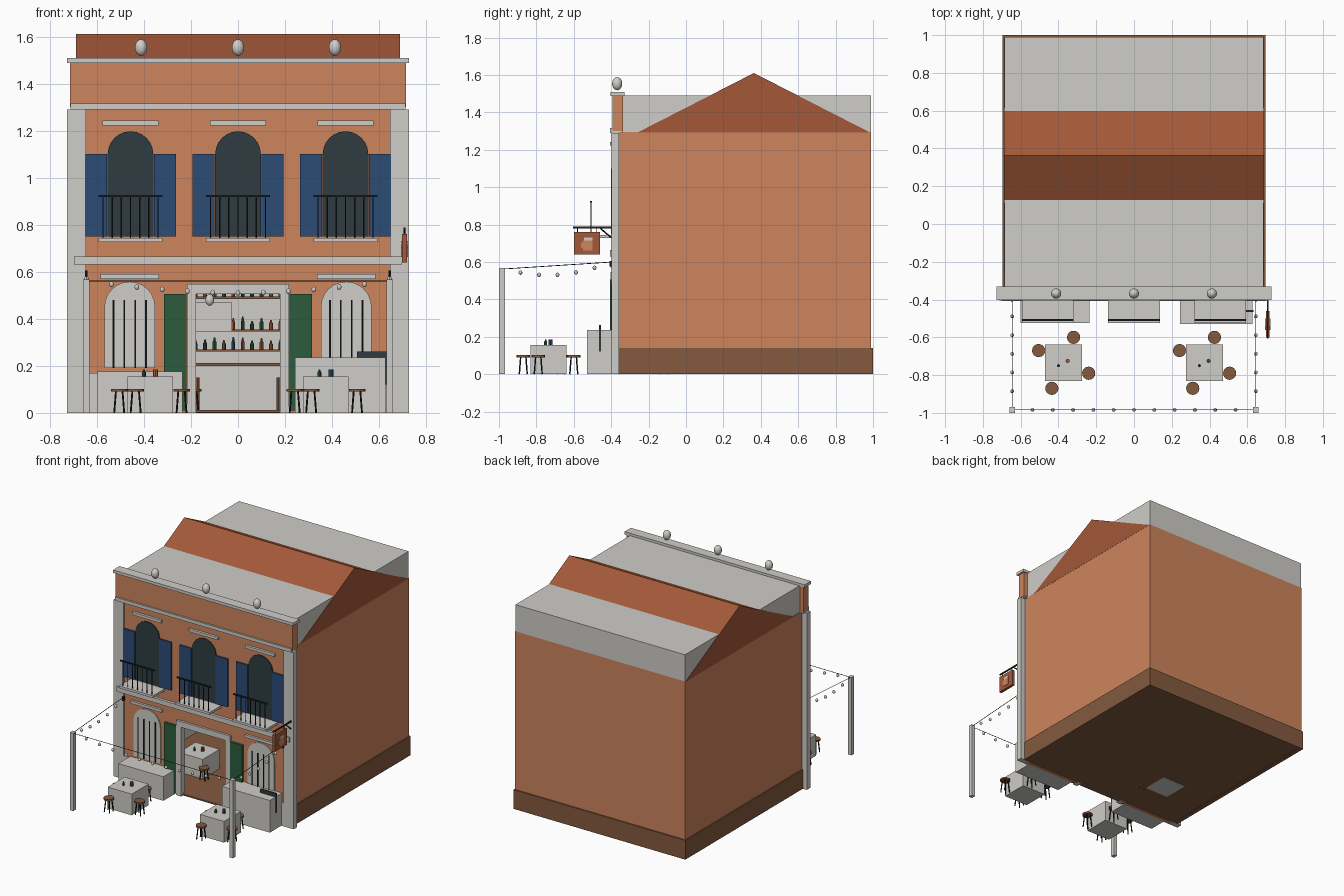
import bpy, bmesh, math, random
from mathutils import Vector

random.seed(4)
if "Cube" in bpy.data.objects:
    bpy.data.objects.remove(bpy.data.objects["Cube"])


def material(name, r, g, b):
    lin = [((c / 255 + 0.055) / 1.055) ** 2.4 for c in (r, g, b)] + [1]
    m = bpy.data.materials.new(name)
    m.use_nodes = True
    m.diffuse_color = lin
    m.node_tree.nodes["Principled BSDF"].inputs["Base Color"].default_value = lin
    return m


ORANGE = material("orange plaster", 205, 133, 92)
STONE = material("pale stone", 207, 205, 200)
TILE = material("terracotta", 163, 88, 56)
BROWN = material("brown wood", 132, 90, 62)
BLUE = material("blue paint", 44, 76, 118)
GREEN = material("green paint", 44, 92, 60)
GLASS = material("dark glass", 46, 59, 65)
IRON = material("black iron", 30, 33, 35)


def finish(name, bm, mat, smooth=False):
    bmesh.ops.recalc_face_normals(bm, faces=bm.faces)
    me = bpy.data.meshes.new(name)
    bm.to_mesh(me)
    bm.free()
    for p in me.polygons:
        p.use_smooth = smooth
    me.materials.append(mat)
    ob = bpy.data.objects.new(name, me)
    bpy.context.collection.objects.link(ob)
    return ob


def box(name, mat, x, y, z):
    """Box from three (low, high) ranges."""
    bm = bmesh.new()
    bmesh.ops.create_cube(bm, size=1)
    for v in bm.verts:
        for i, (lo, hi) in enumerate((x, y, z)):
            v.co[i] = hi if v.co[i] > 0 else lo
    return finish(name, bm, mat)


def prism(name, mat, points, push):
    """Extrude a flat outline along a vector."""
    bm = bmesh.new()
    face = bm.faces.new([bm.verts.new(p) for p in points])
    new = bmesh.ops.extrude_face_region(bm, geom=[face])["geom"]
    bmesh.ops.translate(bm, vec=push, verts=[v for v in new if isinstance(v, bmesh.types.BMVert)])
    return finish(name, bm, mat)


def rod(name, mat, a, b, r, top=None, sides=8):
    a, b = Vector(a), Vector(b)
    bm = bmesh.new()
    bmesh.ops.create_cone(bm, cap_ends=True, segments=sides, radius1=r,
                          radius2=r if top is None else top, depth=(b - a).length)
    ob = finish(name, bm, mat)
    ob.rotation_mode = 'QUATERNION'
    ob.rotation_quaternion = (b - a).to_track_quat('Z', 'Y')
    ob.location = (a + b) / 2
    return ob


def ball(name, mat, pos, r, tall=1.0):
    bm = bmesh.new()
    bmesh.ops.create_uvsphere(bm, u_segments=14, v_segments=10, radius=r)
    ob = finish(name, bm, mat, True)
    ob.location = pos
    ob.scale.z = tall
    return ob


def arch(name, mat, cx, half, z0, spring, y0, y1):
    pts = [(cx - half, y0, z0), (cx + half, y0, z0)]
    for i in range(13):
        t = math.pi * i / 12
        pts.append((cx + half * math.cos(t), y0, spring + half * math.sin(t)))
    return prism(name, mat, pts, (0, y1 - y0, 0))


def bottle(x, y, z, h, mat):
    rod("bottle_body", mat, (x, y, z), (x, y, z + h * .65), .008)
    rod("bottle_neck", mat, (x, y, z + h * .65), (x, y, z + h), .006, .003)


def stool(x, y):
    rod("stool_seat", BROWN, (x, y, .09), (x, y, .102), .035, sides=16)
    for i in range(4):
        t = math.pi * (i / 2 + .25)
        c, s = math.cos(t), math.sin(t)
        rod("stool_leg", IRON, (x + c * .03, y + s * .03, 0), (x + c * .02, y + s * .02, .09), .004, sides=6)


def table(x, y, accent):
    box("table", STONE, (x - .097, x + .097), (y - .097, y + .097), (0, .155))
    bottle(x - .027, y - .015, .155, .03, GREEN)
    rod("table_cup", accent, (x + .022, y + .01, .155), (x + .022, y + .01, .185), .011)


# Hollow building body and roof
box("floor", BROWN, (-.68, .68), (-.385, .98), (.002, .012))
for s in (-1, 1):
    box("side_wall", ORANGE, sorted((s * .66, s * .687)), (-.36, .99), (.01, 1.295))
    box("side_lining", STONE, sorted((s * .655, s * .66)), (-.36, .96), (.01, .62))
    box("side_plinth", BROWN, sorted((s * .66, s * .695)), (-.362, 1), (0, .14))
    box("front_wall", ORANGE, sorted((s * .18, s * .66)), (-.387, -.36), (0, .51))
    box("corner_pilaster", STONE, sorted((s * .647, s * .727)), (-.397, -.357), (0, 1.29))
    box("pilaster_base", STONE, sorted((s * .595, s * .65)), (-.397, -.38), (0, .17))
box("back_wall", ORANGE, (-.687, .687), (.965, .99), (.01, 1.295))
box("back_lining", STONE, (-.66, .66), (.96, .965), (.01, .62))
box("back_plinth", BROWN, (-.695, .695), (.965, 1), (0, .14))
box("front_wall_upper", ORANGE, (-.66, .66), (-.387, -.36), (.51, 1.3))
box("ceiling", STONE, (-.66, .66), (-.36, .965), (.6, .62))
box("attic", STONE, (-.685, .685), (-.36, .99), (1.292, 1.49))
prism("gable_roof", TILE, [(-.688, -.26, 1.292), (-.688, .985, 1.292), (-.688, .363, 1.61)], (1.376, 0, 0))

# Facade mouldings and parapet
box("parapet", ORANGE, (-.715, .715), (-.393, -.337), (1.3, 1.49))
box("parapet_cap", STONE, (-.727, .727), (-.403, -.33), (1.487, 1.508))
box("cornice", STONE, (-.712, .712), (-.405, -.34), (1.29, 1.315))
box("string_course", STONE, (-.698, .698), (-.407, -.36), (.63, .665))
for x in (-.412, 0, .412):
    ball("parapet_finial", STONE, (x, -.368, 1.553), .027, 1.3)

# Upper windows with shutters and balconies
for cx in (-.457, 0, .457):
    arch("upper_window", GLASS, cx, .097, .75, 1.1, -.394, -.38)
    box("window_hood", STONE, (cx - .118, cx + .118), (-.405, -.38), (1.222, 1.242))
    box("balcony_slab", STONE, (cx - .137, cx + .137), (-.525, -.38), (.727, .744))
    box("balcony_rail", IRON, (cx - .137, cx + .137), (-.513, -.503), (.918, .927))
    for i in range(7):
        x = cx - .117 + i * .039
        rod("balcony_bar", IRON, (x, -.508, .744), (x, -.508, .92), .003, sides=6)
    for s in (-1, 1):
        box("shutter", BLUE, sorted((cx + s * .099, cx + s * .194)), (-.4, -.385), (.75, 1.1))

# Ground floor windows, door surround and door leaves
for s in (-1, 1):
    cx = s * .46
    arch("lower_window", STONE, cx, .108, .19, .45, -.394, -.38)
    box("lower_hood", STONE, (cx - .125, cx + .125), (-.403, -.38), (.57, .59))
    for i in range(4):
        x = cx - .069 + i * .046
        rod("window_bar", IRON, (x, -.397, .19), (x, -.397, .48), .004, sides=6)
    box("door_jamb", STONE, sorted((s * .178, s * .217)), (-.403, -.355), (0, .547))
    box("door_leaf", GREEN, sorted((s * .219, s * .315)), (-.405, -.385), (.01, .505))
box("door_head", STONE, (-.178, .178), (-.403, -.355), (.505, .547))

# Interior bar with shelves and bottles
box("bar_counter", STONE, (-.4, .4), (.5, .62), (.012, .2))
box("counter_top", BROWN, (-.41, .41), (.49, .63), (.2, .212))
box("menu_board", STONE, (-.19, -.025), (.76, .77), (.345, .47))
for z in (.27, .355, .495):
    box("bar_shelf", BROWN, (-.4, .4), (.88, .96), (z - .01, z))
    for i in range(20):
        kind = random.choice((BLUE, GREEN, BROWN, TILE, GLASS))
        bottle(-.38 + i * .04, .92, z, random.uniform(.035, .055), kind)
for x in (-.172, .172):
    rod("counter_post", BROWN, (x, .47, .012), (x, .47, .15), .008)
table(-.3, -.02, TILE)
stool(-.19, -.12)
rod("pendant_cord", IRON, (-.12, -.1, .49), (-.12, -.1, .6), .002)
ball("pendant_lamp", STONE, (-.12, -.1, .48), .019, 1.3)

# Terrace bench and serving counter
box("terrace_bench", STONE, (-.6, -.235), (-.525, -.385), (0, .175))
box("serving_counter", STONE, (.243, .628), (-.53, -.385), (0, .235))
box("counter_board", GLASS, (.505, .632), (-.465, -.455), (.12, .262))

# Tables and stools
for tx, accent in ((-.373, TILE), (.373, BLUE)):
    table(tx, -.735, accent)
    for dx, dy in ((-.132, .065), (.053, .135), (.133, -.055), (-.062, -.135)):
        stool(tx + dx, -.735 + dy)

# Posts and string lights
for s in (-1, 1):
    x = s * .645
    box("light_post", STONE, (x - .014, x + .014), (-1, -.968), (0, .568))
    rod("side_wire", IRON, (x, -.984, .562), (x, -.39, .6), .002, sides=6)
    box("wire_hook", IRON, (x - .005, x + .005), (-.41, -.39), (.575, .605))
    for i in range(1, 6):
        t = i / 6
        ball("side_bulb", STONE, (x, -.984 + .594 * t, .562 + .038 * t - .05 * math.sin(math.pi * t)), .01, 1.2)
rod("front_wire", IRON, (-.645, -.984, .56), (.645, -.984, .56), .002, sides=6)
for i in range(1, 12):
    t = i / 12
    ball("front_bulb", STONE, (-.645 + 1.29 * t, -.984, .56 - .05 * math.sin(math.pi * t)), .01, 1.2)

# Hanging sign on its bracket
box("sign_board", TILE, (.698, .718), (-.6, -.46), (.64, .76))
for x in ((.694, .699), (.717, .722)):
    box("sign_cup", ORANGE, x, (-.55, -.5), (.662, .715))
    box("sign_handle", ORANGE, x, (-.562, -.55), (.675, .705))
    box("sign_foam", STONE, x, (-.545, -.5), (.715, .73))
box("sign_bracket", IRON, (.704, .712), (-.605, -.385), (.78, .789))
rod("sign_brace", IRON, (.708, -.4, .73), (.708, -.46, .782), .004)
for y in (-.58, -.48):
    rod("sign_hanger", IRON, (.708, y, .76), (.708, y, .782), .002, sides=6)
